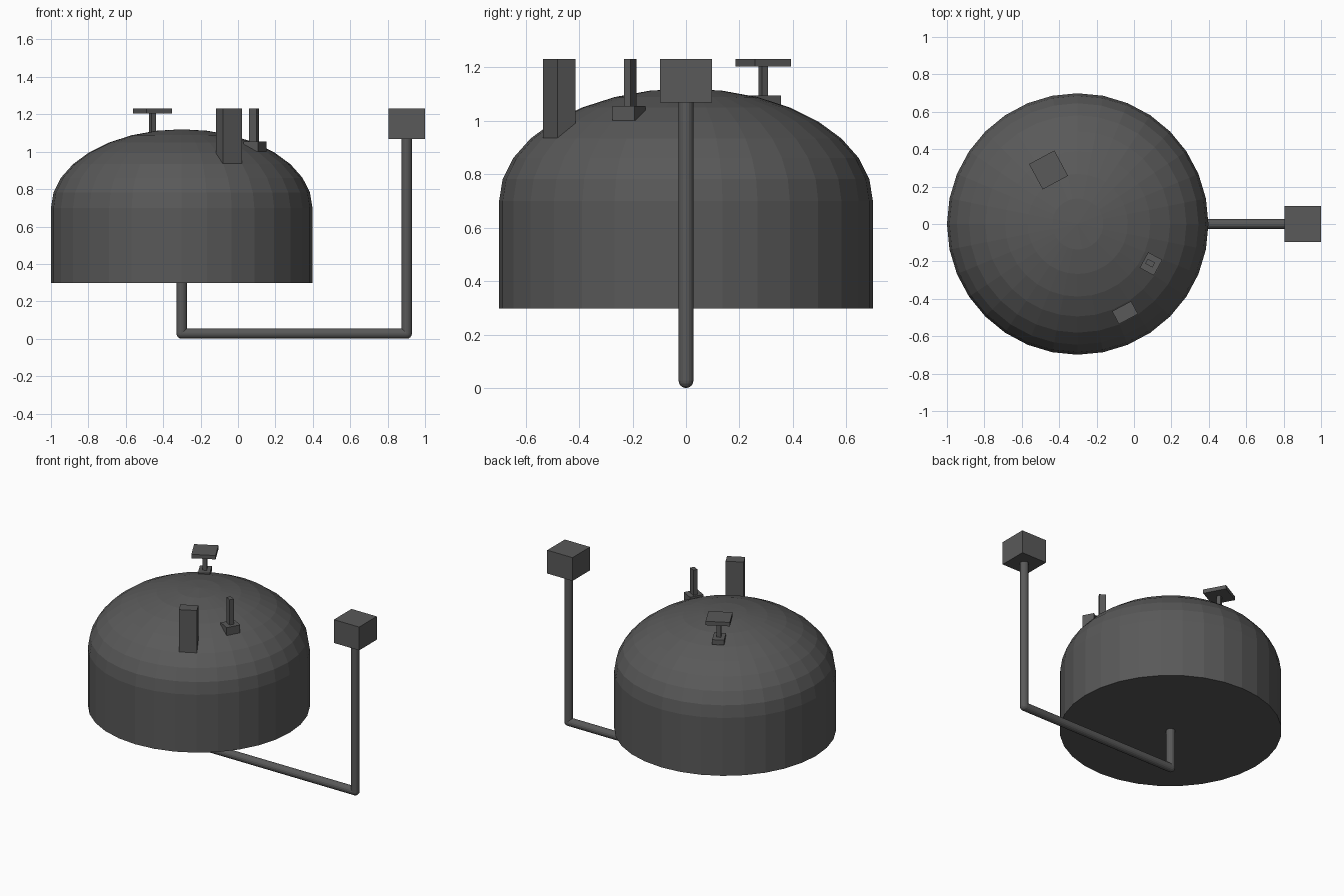
import bpy, bmesh, math
from mathutils import Vector, Matrix

if "Cube" in bpy.data.objects:
    bpy.data.objects.remove(bpy.data.objects["Cube"])

grey = bpy.data.materials.new("dark_grey")
grey.diffuse_color = (0.1, 0.1, 0.1, 1)
grey.use_nodes = True
grey.node_tree.nodes["Principled BSDF"].inputs["Base Color"].default_value = grey.diffuse_color

CX, R = -0.301, 0.699          # dome axis and radius
BASE, WALL, DOME_H = 0.298, 0.70, 0.42
TOP = 1.23


def finish(name, bm):
    bmesh.ops.recalc_face_normals(bm, faces=bm.faces)
    me = bpy.data.meshes.new(name)
    bm.to_mesh(me)
    bm.free()
    me.materials.append(grey)
    ob = bpy.data.objects.new(name, me)
    bpy.context.collection.objects.link(ob)
    return ob


def lathe(name, profile, segs):
    """Turn a (radius, z) profile about the dome axis."""
    bm = bmesh.new()
    rings = [[bm.verts.new((CX + r * math.cos(2 * math.pi * i / segs),
                            r * math.sin(2 * math.pi * i / segs), z))
              for i in range(segs)] for r, z in profile]
    for a, b in zip(rings, rings[1:]):
        for i in range(segs):
            j = (i + 1) % segs
            bm.faces.new((a[i], a[j], b[j], b[i]))
    bm.faces.new(rings[0])
    bm.faces.new(rings[-1])
    bmesh.ops.remove_doubles(bm, verts=bm.verts, dist=1e-5)
    return finish(name, bm)


def box(name, x, y, z0, z1, radial, tangent, turn=None):
    """Upright box turned so its first side points away from the dome axis."""
    if turn is None:
        turn = math.atan2(y, x - CX)
    bm = bmesh.new()
    m = (Matrix.Translation((x, y, (z0 + z1) / 2)) @ Matrix.Rotation(turn, 4, 'Z')
         @ Matrix.Diagonal((radial, tangent, z1 - z0, 1)))
    bmesh.ops.create_cube(bm, size=1, matrix=m)
    return finish(name, bm)


def pipe(name, points, r, segs=16):
    """Round pipe with ball joints at the inner corners."""
    bm = bmesh.new()
    for a, b in zip(points, points[1:]):
        d = b - a
        m = Matrix.Translation((a + b) / 2) @ d.to_track_quat('Z', 'Y').to_matrix().to_4x4()
        bmesh.ops.create_cone(bm, cap_ends=True, segments=segs, radius1=r,
                              radius2=r, depth=d.length, matrix=m)
    for p in points[1:-1]:
        bmesh.ops.create_uvsphere(bm, u_segments=segs, v_segments=8, radius=r,
                                  matrix=Matrix.Translation(p))
    return finish(name, bm)


# Domed body: straight wall, then a flattened half-sphere
STEPS = 8
profile = [(R, BASE)]
for k in range(STEPS):
    t = k * math.pi / 2 / STEPS
    profile.append((R * math.cos(t), WALL + DOME_H * math.sin(t)))
profile.append((0.0005, WALL + DOME_H))
lathe("domed_body", profile, 32)

# Support pipe from under the body out to the side box
PR, PX = 0.028, 0.902
pipe("support_pipe", [Vector((CX, 0, BASE + 0.01)), Vector((CX, 0, PR)),
                      Vector((PX, 0, PR)), Vector((PX, 0, 1.08))], PR)
box("side_box", PX, 0, 1.068, TOP, 0.194, 0.194, 0)

# Tall block on the dome
box("tall_block", -0.048, -0.474, 0.936, TOP, 0.078, 0.115)

# Thin mast with foot
box("mast_foot", 0.091, -0.213, 1.0, 1.055, 0.086, 0.095)
box("mast", 0.086, -0.209, 1.05, TOP, 0.044, 0.029)

# Flat plate on a post with foot
box("plate_foot", -0.457, 0.289, 1.06, 1.094, 0.108, 0.076)
box("plate_post", -0.457, 0.289, 1.09, 1.205, 0.027, 0.027)
box("plate", -0.457, 0.289, 1.203, TOP, 0.154, 0.154)
